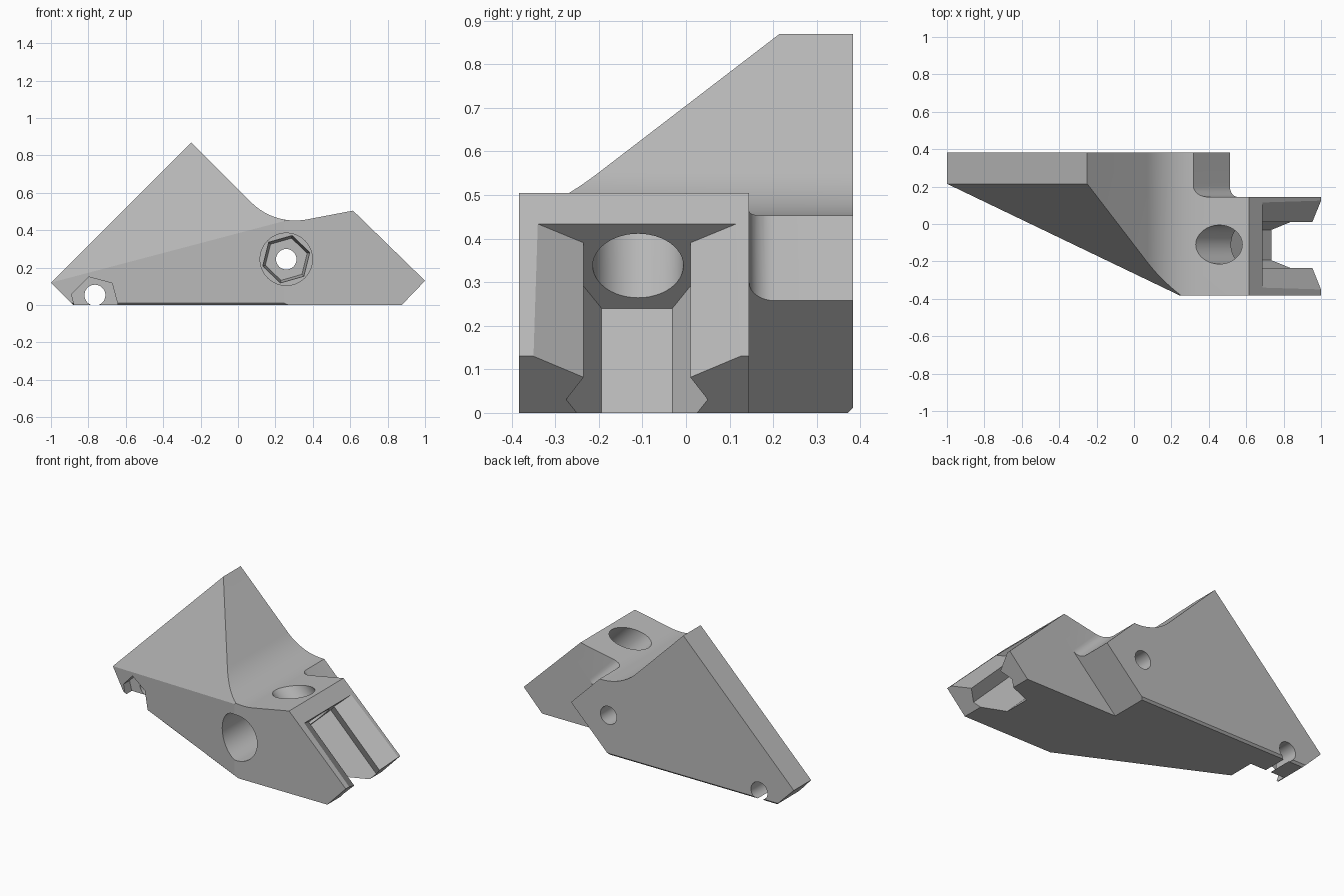
import bpy, bmesh
from math import sin, cos, tan, pi, radians, sqrt
from mathutils import Vector

cube = bpy.data.objects.get("Cube")
if cube:
    bpy.data.objects.remove(cube)

grey = bpy.data.materials.new("plain grey")
grey.use_nodes = True
grey.diffuse_color = (0.5, 0.5, 0.5, 1)
grey.node_tree.nodes["Principled BSDF"].inputs["Base Color"].default_value = (0.5, 0.5, 0.5, 1)

X, Y, Z = Vector((1, 0, 0)), Vector((0, 1, 0)), Vector((0, 0, 1))
OUT = (X + Z) / sqrt(2)    # normal of the sloping rail face
DOWN = (X - Z) / sqrt(2)   # direction down the rail face


def prism(name, pts, a, b, c, lo, hi, taper=1.0):
    """Extrude a 2D outline in axes a, b along c from lo to hi."""
    bm = bmesh.new()
    mid = sum((Vector(p) for p in pts), Vector((0, 0))) / len(pts)
    ends = []
    for h, s in ((lo, 1.0), (hi, taper)):
        ring = [mid + (Vector(p) - mid) * s for p in pts]
        ends.append([bm.verts.new(a * p.x + b * p.y + c * h) for p in ring])
    bm.faces.new(ends[0])
    bm.faces.new(ends[1])
    n = len(pts)
    for i in range(n):
        j = (i + 1) % n
        bm.faces.new((ends[0][i], ends[0][j], ends[1][j], ends[1][i]))
    bmesh.ops.recalc_face_normals(bm, faces=bm.faces)
    mesh = bpy.data.meshes.new(name)
    bm.to_mesh(mesh)
    bm.free()
    mesh.materials.append(grey)
    ob = bpy.data.objects.new(name, mesh)
    bpy.context.collection.objects.link(ob)
    return ob


def arc(cx, cy, r, start, end, steps):
    return [(cx + r * cos(radians(start + (end - start) * i / steps)),
             cy + r * sin(radians(start + (end - start) * i / steps)))
            for i in range(steps + 1)]


def ring(cx, cy, r, n, start=0):
    return arc(cx, cy, r, start, start + 360, n)[:-1]


def slice_off(ob, point, normal):
    """Remove everything on the normal side of a plane and cap the cut."""
    bm = bmesh.new()
    bm.from_mesh(ob.data)
    geom = bm.verts[:] + bm.edges[:] + bm.faces[:]
    bmesh.ops.bisect_plane(bm, geom=geom, dist=1e-5, plane_co=point,
                           plane_no=Vector(normal).normalized(), clear_outer=True)
    bmesh.ops.holes_fill(bm, edges=[e for e in bm.edges if e.is_boundary], sides=0)
    bmesh.ops.recalc_face_normals(bm, faces=bm.faces)
    bm.to_mesh(ob.data)
    bm.free()


def carve(ob, cutter):
    cutter.hide_render = True
    mod = ob.modifiers.new("cut", 'BOOLEAN')
    mod.operation = 'DIFFERENCE'
    mod.solver = 'EXACT'
    mod.object = cutter
    bpy.context.view_layer.objects.active = ob
    bpy.ops.object.modifier_apply(modifier=mod.name)
    bpy.data.objects.remove(cutter)


# Main body: side outline with a blended valley, extruded front to back
radius = 0.333
turn = 55.4
vx, vz = 0.194, 0.426
leg = radius * tan(radians(turn / 2))
sx, sz = vx - leg / sqrt(2), vz + leg / sqrt(2)
valley = arc(sx + radius / sqrt(2), sz + radius / sqrt(2), radius, 225, 225 + turn, 16)
outline = [(-1, 0.12), (-0.25, 0.87)] + valley + [
    (0.615, 0.505), (1, 0.13), (0.875, 0), (-0.88, 0)]
body = prism("bracket_body", outline, X, Z, Y, -0.383, 0.383)

# Slanted front wall, sloping gusset, and fine bottom chamfers
slice_off(body, (-1, 0.215, 0), (-0.48, -1, 0))
slice_off(body, (-0.25, 0.215, 0.87), (-0.45, -0.69, 0.45))
slice_off(body, (-1, 0.215, 0.012), (-0.433, -0.9, -1))
slice_off(body, (0, 0.383, 0.012), (0, 1, -1))

# Step behind the arm: filleted shoulder above, plain undercut below
u0, r = 0.77 / sqrt(2), 0.058
shoulder = arc(0.145 + r, u0 + r, r, 180, 270, 8) + [(0.6, u0), (0.6, 1.4), (0.145, 1.4)]
carve(body, prism("shoulder_cutter", shoulder, Y, OUT, DOWN, -0.6, 0.19))
under = [(0.145, -0.8), (0.6, -0.8), (0.6, 1.5), (0.145, 1.5)]
carve(body, prism("undercut_cutter", under, Y, OUT, DOWN, 0.18, 1.3))

# Flared rail slot running down the sloping face
half = [(0.2375, -0.05), (0.2375, 0), (0.1225, 0.067), (0.1625, 0.138), (0.081, 0.28)]
face, mid = 1.13 / sqrt(2), -0.1125
slot = [(mid + w, face - d) for w, d in half] + [(mid - w, face - d) for w, d in reversed(half)]
carve(body, prism("slot_cutter", slot, Y, OUT, DOWN, 0.18, 1.0))

# Round bore from the slot's top end out through the upper face
carve(body, prism("bore_cutter", ring(-0.11, 0.93 / sqrt(2), 0.104, 48), Y, OUT, DOWN, -0.3, 0.25))

# Main bolt: wide round well, tapered hex seat, through hole
bx, bz = 0.258, 0.245
carve(body, prism("well_cutter", ring(bx, bz, 0.14, 48), X, Z, Y, -0.6, 0.09))
carve(body, prism("hex_seat_cutter", ring(bx, bz, 0.132, 6, 16), X, Z, Y, 0.08, 0.22, 0.88))
carve(body, prism("bolt_hole_cutter", ring(bx, bz, 0.055, 32), X, Z, Y, 0.0, 0.6))

# Small end bolt, open at the base: hex pocket and through hole
ex = -0.765
carve(body, prism("end_hex_cutter", ring(ex, 0.025, 0.13, 6, 45), X, Z, Y, -0.3, 0.22))
carve(body, prism("end_hole_cutter", ring(ex, 0.053, 0.056, 32), X, Z, Y, 0.0, 0.6))

bpy.ops.object.select_all(action='DESELECT')
body.select_set(True)
bpy.context.view_layer.objects.active = body
bpy.ops.object.shade_smooth_by_angle(angle=radians(25))
